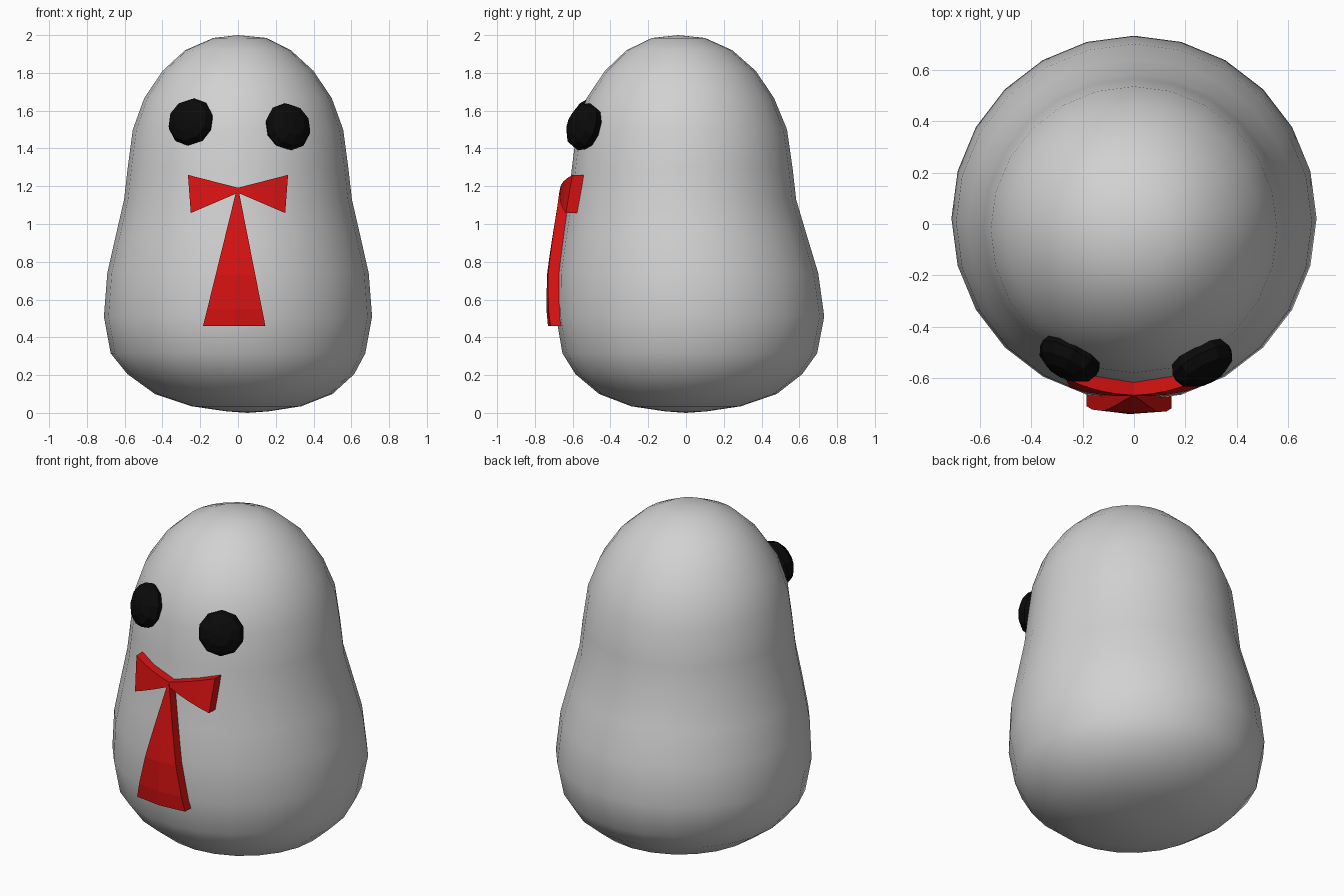
import bpy, bmesh, math
from mathutils import Vector, Matrix

if "Cube" in bpy.data.objects:
    bpy.data.objects.remove(bpy.data.objects["Cube"])


def material(name, rgb):
    m = bpy.data.materials.new(name)
    m.diffuse_color = (*rgb, 1)
    m.use_nodes = True
    m.node_tree.nodes["Principled BSDF"].inputs["Base Color"].default_value = m.diffuse_color
    return m


GREY = material("light grey", (0.64, 0.64, 0.64))
RED = material("red", (0.7, 0.006, 0.006))
BLACK = material("black", (0.003, 0.003, 0.003))

# Body rings, top to bottom: height, radius, centre x, centre y
RINGS = [
    (1.985, 0.14, 0.01, -0.04), (1.92, 0.28, 0, -0.035), (1.81, 0.40, 0, -0.03),
    (1.665, 0.497, 0, -0.03), (1.50, 0.557, 0, -0.022), (1.29, 0.585, 0, -0.02),
    (1.13, 0.603, 0, -0.02), (0.935, 0.648, 0, -0.007), (0.74, 0.692, 0, 0.008),
    (0.51, 0.71, 0, 0.022), (0.315, 0.674, 0, 0.02), (0.205, 0.60, 0.015, 0.015),
    (0.10, 0.47, 0.03, 0.01), (0.035, 0.29, 0.045, 0), (0.008, 0.11, 0.05, 0),
]


def finish(name, bm, mat, smooth=False):
    bmesh.ops.recalc_face_normals(bm, faces=bm.faces)
    mesh = bpy.data.meshes.new(name)
    bm.to_mesh(mesh)
    bm.free()
    mesh.materials.append(mat)
    for p in mesh.polygons:
        p.use_smooth = smooth
    ob = bpy.data.objects.new(name, mesh)
    bpy.context.collection.objects.link(ob)
    return ob


def front_point(x, z, off):
    """Point on the front of the body, pushed outward by off."""
    for (z1, r1, _, c1), (z0, r0, _, c0) in zip(RINGS, RINGS[1:]):
        if z0 <= z <= z1:
            t = (z - z0) / (z1 - z0)
            r, c = r0 + t * (r1 - r0) + off, c0 + t * (c1 - c0)
            return Vector((x, c - math.sqrt(r * r - x * x), z))


def plate(name, grid, thick):
    """Thick plate hugging the body; grid is rows of (x, z)."""
    bm = bmesh.new()
    rows, cols = len(grid), len(grid[0])
    front, back = [[[bm.verts.new(front_point(x, z, o)) for x, z in row]
                    for row in grid] for o in (thick, -0.005)]
    for i in range(rows - 1):
        for j in range(cols - 1):
            for s in (front, back):
                bm.faces.new((s[i][j], s[i][j + 1], s[i + 1][j + 1], s[i + 1][j]))
    # side walls around the rim
    rim = ([(0, j) for j in range(cols)] + [(i, cols - 1) for i in range(1, rows)]
           + [(rows - 1, j) for j in range(cols - 2, -1, -1)]
           + [(i, 0) for i in range(rows - 2, 0, -1)])
    for (a, b), (c, d) in zip(rim, rim[1:] + rim[:1]):
        bm.faces.new((front[a][b], front[c][d], back[c][d], back[a][b]))
    return finish(name, bm, RED)


# Body: smooth rounded bell
SIDES = 24
bm = bmesh.new()
loops = [[bm.verts.new((cx + r * math.cos(2 * math.pi * k / SIDES),
                        cy + r * math.sin(2 * math.pi * k / SIDES), z))
          for k in range(SIDES)] for z, r, cx, cy in RINGS]
top = bm.verts.new((0, -0.04, 2.0))
bottom = bm.verts.new((0.05, 0, 0))
for k in range(SIDES):
    n = (k + 1) % SIDES
    for a, b in zip(loops, loops[1:]):
        bm.faces.new((a[k], a[n], b[n], b[k]))
    bm.faces.new((top, loops[0][k], loops[0][n]))
    bm.faces.new((bottom, loops[-1][k], loops[-1][n]))
finish("body", bm, GREY, smooth=True)

# Eyes: flattened faceted balls turned to follow the head
for name, loc, normal in (("left_eye", (-0.25, -0.52, 1.54), (-0.45, -0.85, 0.28)),
                          ("right_eye", (0.265, -0.54, 1.515), (0.45, -0.85, 0.28))):
    bm = bmesh.new()
    bmesh.ops.create_uvsphere(bm, u_segments=10, v_segments=6, radius=1)
    turn = Vector(normal).to_track_quat('Z', 'Y').to_matrix().to_4x4()
    bm.transform(Matrix.Translation(loc) @ turn @ Matrix.Diagonal((0.13, 0.13, 0.08, 1)))
    finish(name, bm, BLACK)

# Bow: two wedges flaring out from the middle
for name, side in (("bow_left", -1), ("bow_right", 1)):
    grid = []
    for i in range(5):
        t = i / 4
        grid.append([(side * (0.265 * t), 1.192 + 0.068 * t),
                     (side * (0.25 * t), 1.165 - 0.107 * t)])
    plate(name, grid, 0.05)

# Tie: long triangle widening downward
grid = []
for i in range(9):
    t = i / 8
    z = 1.18 - 0.72 * t
    left, right = -0.008 - 0.177 * t, 0.003 + 0.142 * t
    grid.append([(left, z), ((left + right) / 2, z), (right, z)])
plate("tie", grid, 0.052)
